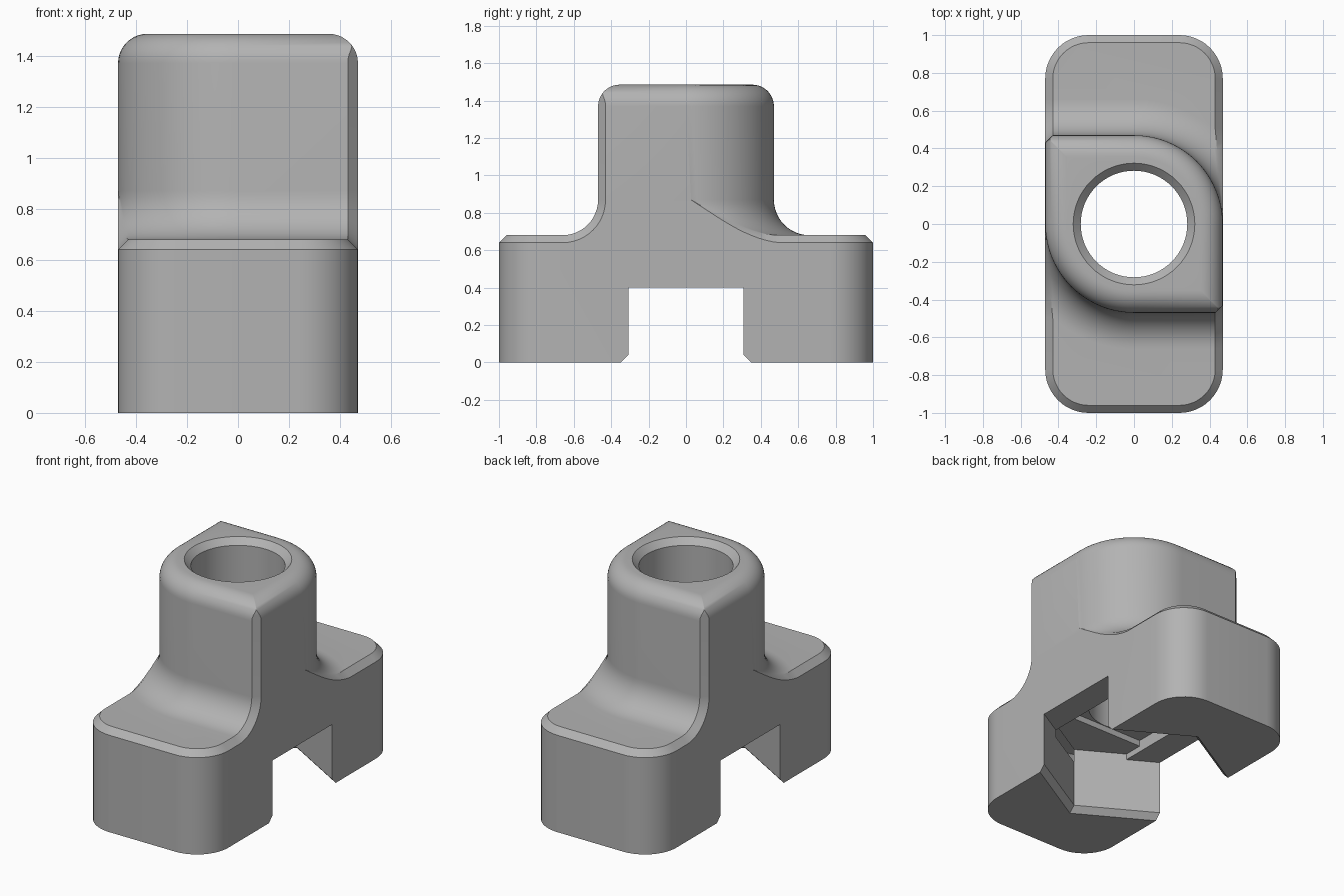
import bpy, bmesh
from math import sin, cos, acos, pi

if "Cube" in bpy.data.objects:
    bpy.data.objects.remove(bpy.data.objects["Cube"])

W, L, BASE_H, TOP = 0.47, 1.0, 0.68, 1.485   # half width, half length, heights
CH, FLARE, ROUND, CORNER = 0.04, 0.19, 0.115, 0.23
HEX, HOLE = 0.58, 0.282
CEIL = 0.4

grey = bpy.data.materials.new("plain grey")
grey.use_nodes = True
colour = (0.45, 0.45, 0.45, 1)
grey.diffuse_color = colour
grey.node_tree.nodes["Principled BSDF"].inputs["Base Color"].default_value = colour


def loft(name, rings):
    """Closed solid through a stack of rings with equal point counts."""
    bm = bmesh.new()
    rows = [[bm.verts.new(p) for p in ring] for ring in rings]
    n = len(rows[0])
    for low, high in zip(rows, rows[1:]):
        for i in range(n):
            j = (i + 1) % n
            bm.faces.new((low[i], low[j], high[j], high[i]))
    bm.faces.new(rows[0][::-1])
    bm.faces.new(rows[-1])
    bmesh.ops.recalc_face_normals(bm, faces=bm.faces)
    mesh = bpy.data.meshes.new(name)
    bm.to_mesh(mesh)
    bm.free()
    mesh.materials.append(grey)
    obj = bpy.data.objects.new(name, mesh)
    bpy.context.collection.objects.link(obj)
    return obj


def polygon(radius, n, z):
    return [(radius * sin(2 * pi * i / n), radius * cos(2 * pi * i / n), z) for i in range(n)]


def prism(name, outline, z0, z1):
    return loft(name, [[(x, y, z) for x, y in outline] for z in (z0, z1)])


def base_ring(inset, z, steps=12):
    r, pts = CORNER - inset, []
    for k, (sx, sy) in enumerate(((1, 1), (-1, 1), (-1, -1), (1, -1))):
        for i in range(steps + 1):
            a = (k + i / steps) * pi / 2
            pts.append((sx * (W - CORNER) + r * cos(a), sy * (L - CORNER) + r * sin(a), z))
    return pts


def boss_ring(edge, side, arc_start, radius, z, steps=24):
    """Half outline: one bevelled corner, one quarter round; then turned half a circle."""
    half = [edge, side, arc_start]
    first = acos(min(1, arc_start[3] / radius))
    half = [p[:3] for p in half]
    for i in range(steps + 1):
        a = first + (pi / 2 - first) * i / steps
        half.append((radius * cos(a), radius * sin(a), z))
    return half + [(-x, -y, h) for x, y, h in half]


def flare_ring(t, floor=None):
    """Concave sweep from the base top (t=1) up to the boss wall (t=0)."""
    a = t * pi / 2
    yc, zc = -W - FLARE, BASE_H + FLARE
    y, z = yc + FLARE * cos(a), zc - FLARE * sin(a)
    y2, z2 = yc + (FLARE + CH) * cos(a), zc - (FLARE + CH) * sin(a)
    c = CH * max(t, 0.02)
    ax = W - c
    ay = (y * y - ax * ax) ** 0.5
    low = z - c
    if floor is not None:
        z = z2 = low = floor
    return boss_ring((W - CH, y, z), (W, y2, z2), (W, ay, low, ax), -y, z)


def crown_ring(t):
    """Convex rounding of the boss top, mitred at the square corners."""
    a = t * pi / 2
    d = ROUND * (1 - cos(a))
    s, z = W - d, TOP - ROUND + ROUND * sin(a)
    c = max(0.002, CH - 2 * d)
    return boss_ring((s - c, -s, z), (s, -s + c, z), (s, -0.002, z, s), s, z)


# Base block with bevelled top rim
body = loft("clamp_body", [base_ring(0, 0), base_ring(0, BASE_H - CH), base_ring(CH, BASE_H)])

# Upright boss with flared foot and rounded crown
boss = loft("boss", [flare_ring(1, 0.55)]
            + [flare_ring(1 - i / 12) for i in range(13)]
            + [crown_ring(i / 10) for i in range(11)])

# Hexagonal pocket, two stepped recesses in its ceiling, and the bore
pocket = loft("pocket_cutter", [polygon(HEX + 1.5 * CH, 6, -CH / 2), polygon(HEX, 6, CH),
                                polygon(HEX, 6, CEIL)])
w, h = HOLE + 0.004, HEX - (HOLE + 0.004) / 3 ** 0.5
groove = prism("groove_cutter", [(0, HEX), (-w, h), (-w, -h), (0, -HEX), (w, -h), (w, h)],
               CEIL - 0.05, CEIL + CH)
square = prism("square_cutter", [(-w, -w), (w, -w), (w, w), (-w, w)],
               CEIL - 0.03, CEIL + 2 * CH)
bore = loft("bore_cutter", [polygon(HOLE, 64, CEIL - 0.02), polygon(HOLE, 64, TOP - CH),
                            polygon(HOLE + 1.5 * CH, 64, TOP + CH / 2)])

# Join the boss, then cut the openings
bpy.context.view_layer.objects.active = body
for tool, action in ((boss, "UNION"), (pocket, "DIFFERENCE"), (groove, "DIFFERENCE"),
                     (square, "DIFFERENCE"), (bore, "DIFFERENCE")):
    mod = body.modifiers.new(tool.name, "BOOLEAN")
    mod.operation, mod.solver, mod.object = action, "EXACT", tool
    bpy.ops.object.modifier_apply(modifier=mod.name)
    bpy.data.objects.remove(tool)

bpy.ops.object.select_all(action="DESELECT")
body.select_set(True)
bpy.ops.object.shade_smooth_by_angle(angle=pi / 6)
